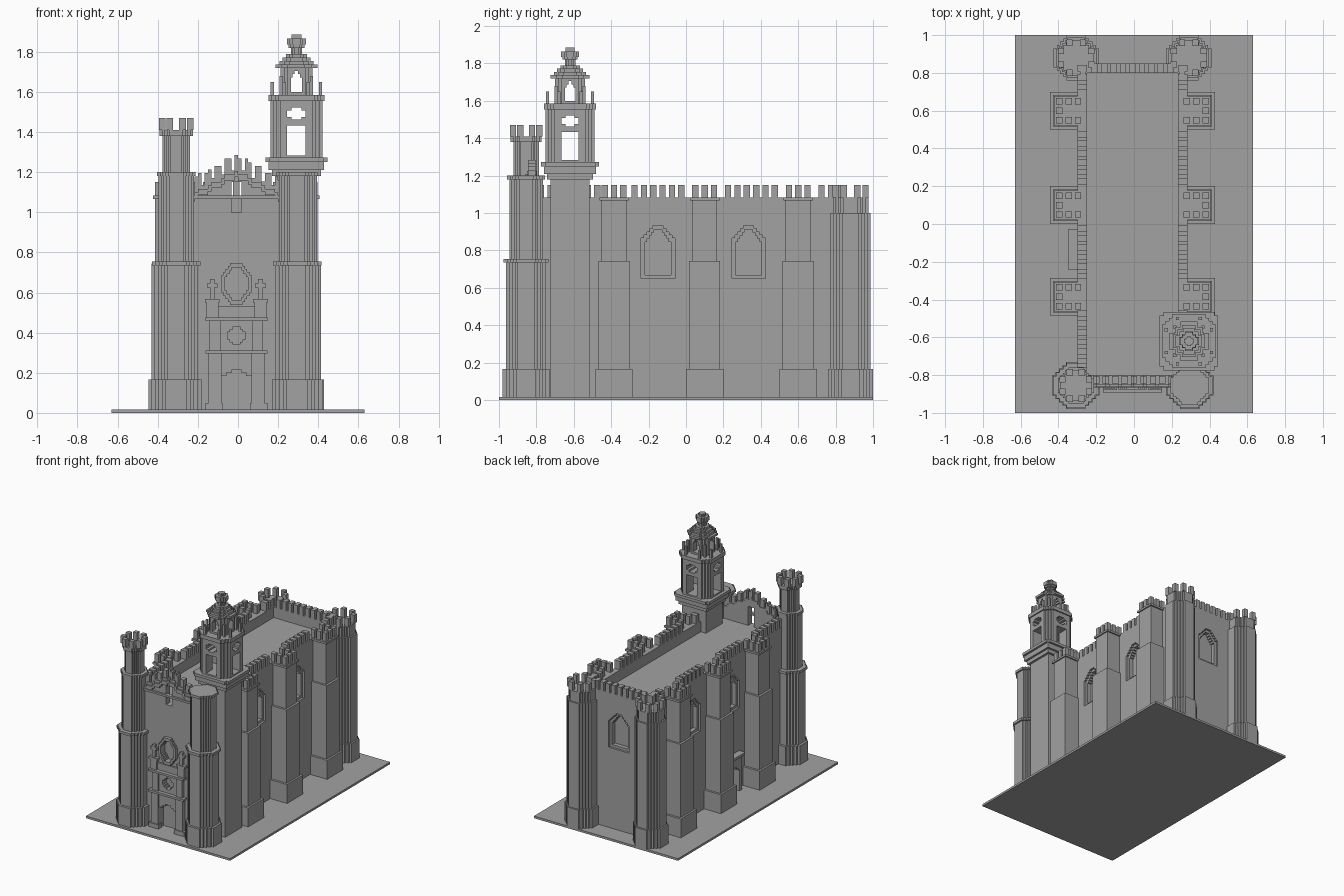
import bpy, bmesh

if "Cube" in bpy.data.objects:
    bpy.data.objects.remove(bpy.data.objects["Cube"])

V = 1 / 60          # block size
CX = -0.008         # axis of the nave
ROOF, SILL, CREST = 1.0, 1.083, 1.15

stone = bpy.data.materials.new("grey_stone")
stone.use_nodes = True
GREY = (0.36, 0.36, 0.36, 1)
stone.diffuse_color = GREY
stone.node_tree.nodes["Principled BSDF"].inputs["Base Color"].default_value = GREY


class Part:
    """Collects prisms and boxes into one named object."""
    def __init__(self, name):
        self.name, self.bm = name, bmesh.new()

    def prism(self, pts, lo, hi, axis="z"):
        place = {"z": lambda a, b, c: (a, b, c),
                 "y": lambda a, b, c: (a, c, b),
                 "x": lambda a, b, c: (c, a, b)}[axis]
        low = [self.bm.verts.new(place(a, b, lo)) for a, b in pts]
        top = [self.bm.verts.new(place(a, b, hi)) for a, b in pts]
        self.bm.faces.new(low)
        self.bm.faces.new(top)
        for i in range(len(pts)):
            j = (i + 1) % len(pts)
            self.bm.faces.new((low[i], low[j], top[j], top[i]))

    def box(self, x0, x1, y0, y1, z0, z1):
        self.prism([(x0, y0), (x1, y0), (x1, y1), (x0, y1)], z0, z1)

    def block(self, x, y, hx, hy, z0, z1):
        self.box(x - hx, x + hx, y - hy, y + hy, z0, z1)

    def done(self, cutters=(), helper=False):
        bmesh.ops.recalc_face_normals(self.bm, faces=self.bm.faces)
        mesh = bpy.data.meshes.new(self.name)
        self.bm.to_mesh(mesh)
        self.bm.free()
        mesh.materials.append(stone)
        ob = bpy.data.objects.new(self.name, mesh)
        bpy.context.collection.objects.link(ob)
        for c in cutters:
            m = ob.modifiers.new("cut", "BOOLEAN")
            m.operation, m.solver, m.object = "DIFFERENCE", "EXACT", c
        if helper:
            ob.hide_render = True
            ob.hide_viewport = True
        return ob


def stepped(x, y, r, flat=None, n=4, tall=1):
    """Octagon-like outline whose diagonals are stairs."""
    f = 0.42 * r if flat is None else flat
    d = (r - f) / n
    quarter = [(r, -f)]
    for k in range(n):
        quarter += [(r - k * d, f + k * d), (r - (k + 1) * d, f + k * d)]
    pts = []
    for _ in range(4):
        pts += quarter
        quarter = [(-b, a) for a, b in quarter]
    return [(x + a, y + b * tall) for a, b in pts]


def arch(c, half, z0, z1, n=4):
    """Opening outline with a stair-stepped head."""
    run = half * 0.7 / n
    side = [(half, z0)]
    for k in range(n):
        z = z1 - (n - k) * V
        side += [(half - k * run, z), (half - (k + 1) * run, z)]
    side.append((half - n * run, z1))
    return [(c + a, b) for a, b in side] + [(c - a, b) for a, b in reversed(side)]


def merlons(part, x, y, r, z0, z1):
    f = 0.45 * r
    for a, b in ((r, f), (r, -f), (-r, f), (-r, -f), (f, r), (f, -r), (-f, r), (-f, -r)):
        part.block(x + a, y + b, V, V, z0, z1)


# Ground slab
p = Part("ground_slab")
p.box(-0.63, 0.63, -1, 1, 0, V)
p.done()

# Cutters for windows, doors and portal openings
W = 0.29
outer, inner = Part("window_outer_cutter"), Part("window_inner_cutter")
for part, half, z0, z1, depth in ((outer, 0.09, 0.65, 0.933, V), (inner, 0.07, 0.67, 0.913, 3 * V)):
    for y in (-0.15, 0.335):
        for s in (-1, 1):
            face = CX + s * W
            part.prism(arch(y, half, z0, z1), *sorted((face - s * depth, face + s * 0.05)), axis="x")
    part.prism(arch(CX, half, z0, z1), 0.85 - depth, 0.9, axis="y")
outer, inner = outer.done(helper=True), inner.done(helper=True)

front = Part("portal_cutter")
front.prism(arch(CX, 0.075, V, 0.217, 2), -0.95, -0.81, axis="y")
front.prism(stepped(CX, 0.385, 0.045, 0.018, 2), -0.95, -0.82, axis="y")
front.prism(stepped(CX, 0.643, 0.058, n=3, tall=1.4), -0.95, -0.82, axis="y")
front = front.done(helper=True)

side = Part("side_door_cutter")
side.prism(arch(-0.135, 0.06, V, 0.22, 2), -0.4, CX - W + 0.05, axis="x")
side = side.done(helper=True)

# Nave
p = Part("nave_body")
p.box(CX - W, CX + W, -0.85, 0.85, V, ROOF)
p.done([outer, inner, front, side])

# Parapet with merlons
BUTTRESS_Y = (-0.385, 0.1, 0.6)
p = Part("parapet")
for s in (-1, 1):
    p.block(CX + s * (W - 0.025), 0, 0.025, 0.85, ROOF, SILL)
p.block(CX, 0.825, W - 0.05, 0.025, ROOF, SILL)
for s in (-1, 1):
    for k in range(33):
        y = -0.775 + 3 * V * k
        near = any(abs(y - b) < 0.085 for b in BUTTRESS_Y)
        if not near and not (s > 0 and y < -0.5):
            p.block(CX + s * (W - 0.025), y, 0.025, V, SILL, CREST)
for k in range(-4, 5):
    p.block(CX + 3 * V * k, 0.825, V, 0.025, SILL, CREST)
p.done()

# Stepped front gable with a small bell opening
p = Part("front_gable")
for i in range(-14, 15):
    x, rise = CX + i * V, 1 - abs(i) / 14
    top = 1.1 + 0.125 * round(rise * 7) / 7
    p.block(x, -0.825, V / 2, 0.025, 1.15 if abs(i) < 2 else ROOF, top)
    if i % 3 != 2 and abs(i) < 14:
        p.block(x, -0.825, V / 2, 0.02, top, top + 0.06)
    p.block(x, -0.85, V / 2, 0.012, top - 0.05, top - 0.02)
p.block(CX, -0.85, 0.22, 0.015, 1.067, SILL)
p.done()

# Buttresses
for s in (-1, 1):
    for k, y in enumerate(BUTTRESS_Y):
        p = Part(f"buttress_{'left' if s > 0 else 'right'}_{k + 1}")
        for reach, hy, z0, z1 in ((0.437, 0.1, V, 0.166), (0.422, 0.083, 0.166, 0.745),
                                  (0.405, 0.067, 0.745, 1.067), (0.415, 0.078, 1.067, SILL)):
            a, b = sorted((CX + s * 0.26, CX + s * reach))
            p.box(a, b, y - hy, y + hy, z0, z1)
        for i in range(3):
            for j in (-1, 0, 1):
                if i == 0 or j:
                    p.block(CX + s * (0.388 - 3 * V * i), y + 3 * V * j, V, V, SILL, CREST)
        p.done()

# Corner turrets
FRONT_LOW = [(0.125, V, 0.166), (0.107, 0.166, 0.735), (0.12, 0.735, 0.755)]
TURRETS = {
    "front_right_turret": (-0.308, -0.855, FRONT_LOW + [(0.088, 0.755, 1.18), (0.095, 1.18, 1.2),
                           (0.068, 1.2, 1.38), (0.083, 1.38, 1.41)], (0.07, 1.41, 1.47)),
    "front_left_turret": (0.295, -0.855, FRONT_LOW + [(0.09, 0.755, 1.18), (0.102, 1.18, 1.2)], None),
}
BACK = [(0.12, V, 0.166), (0.107, 0.166, ROOF), (0.095, ROOF, SILL)]
for s, tag in ((-1, "right"), (1, "left")):
    TURRETS[f"back_{tag}_turret"] = (CX + s * 0.298, 0.88, BACK, (0.08, SILL, CREST))
for name, (x, y, tiers, crown) in TURRETS.items():
    p = Part(name)
    for r, z0, z1 in tiers:
        p.prism(stepped(x, y, r), z0, z1)
    if crown:
        merlons(p, x, y, *crown)
    p.done()

# Bell tower shaft and cornices
TX, TY = 0.291, -0.62
p = Part("tower_shaft")
for h, z0, z1 in ((0.104, V, 1.18), (0.122, 1.18, 1.21), (0.138, 1.21, 1.25)):
    p.block(TX, TY, h, h, z0, z1)
p.prism(stepped(TX, TY, 0.155, 0.135, 1), 1.25, 1.272)
p.done()

# Belfry and lantern, pierced on both axes
bell = []
for axis, c in (("y", TX), ("x", TY)):
    mid = TY if axis == "y" else TX
    b = Part(f"belfry_cutter_{axis}")
    b.prism([(c - 0.046, 1.283), (c + 0.046, 1.283), (c + 0.046, 1.433), (c - 0.046, 1.433)],
            mid - 0.2, mid + 0.2, axis)
    b.prism(stepped(c, 1.492, 0.046, 0.025, 1, 0.65), mid - 0.2, mid + 0.2, axis)
    b.prism(arch(c, 0.028, 1.6, 1.705, 2), mid - 0.2, mid + 0.2, axis)
    bell.append(b.done(helper=True))
p = Part("belfry")
p.prism(stepped(TX, TY, 0.13, 0.082, 3), 1.272, 1.555)
p.done(bell)
p = Part("lantern")
p.prism(stepped(TX, TY, 0.08, 0.045, 2), 1.585, 1.72)
p.done(bell)

# Belfry cornice and pinnacles
p = Part("belfry_cornice")
p.prism(stepped(TX, TY, 0.14, 0.09, 3), 1.555, 1.585)
for a, b in ((0.12, 0.06), (0.06, 0.12), (0.075, 0.075)):
    for i in (-1, 1):
        for j in (-1, 1):
            p.block(TX + i * a, TY + j * b, V / 2, V / 2, 1.585, 1.65 if a != b else 1.68)
p.done()

# Dome and finial
p = Part("tower_dome")
for r, z0, z1 in ((0.105, 1.72, 1.737), (0.085, 1.737, 1.755), (0.07, 1.755, 1.772),
                  (0.052, 1.772, 1.79), (0.028, 1.79, 1.82), (0.04, 1.82, 1.835),
                  (0.047, 1.835, 1.865), (0.025, 1.865, 1.885)):
    p.prism(stepped(TX, TY, r, n=2), z0, z1)
p.done()

# Front portal
p = Part("portal_panel")
p.box(CX - 0.13, CX + 0.13, -0.865, -0.84, V, 0.46)
p.done([front])
p = Part("oval_window_frame")
p.prism(stepped(CX, 0.643, 0.075, n=4, tall=1.4), -0.875, -0.84, "y")
p.done([front])
p = Part("portal_columns")
for s in (-1, 1):
    for off, h, y, z0, z1 in ((0.112, 0.043, -0.885, V, 0.05), (0.107, 0.032, -0.878, 0.05, 0.3),
                              (0.105, 0.028, -0.875, 0.31, 0.46), (0.12, 0.03, -0.875, 0.475, 0.55),
                              (0.12, 0.037, -0.88, 0.55, 0.567), (0.12, 0.012, -0.872, 0.567, 0.667),
                              (0.12, 0.027, -0.872, 0.625, 0.645)):
        p.box(CX + s * off - h, CX + s * off + h, y, -0.84, z0, z1)
for z in (0.295, 0.458):
    p.box(CX - 0.155, CX + 0.155, -0.893, -0.84, z, z + V)
p.box(CX - 0.09, CX + 0.09, -0.865, -0.84, 0.475, 0.53)
p.done()

# Side doorway
p = Part("side_doorway")
p.box(CX - 0.325, CX - 0.28, -0.225, -0.045, V, 0.29)
p.done([side])
p = Part("side_door_hood")
p.box(CX - 0.342, CX - 0.28, -0.24, -0.03, 0.29, 0.31)
p.done()
